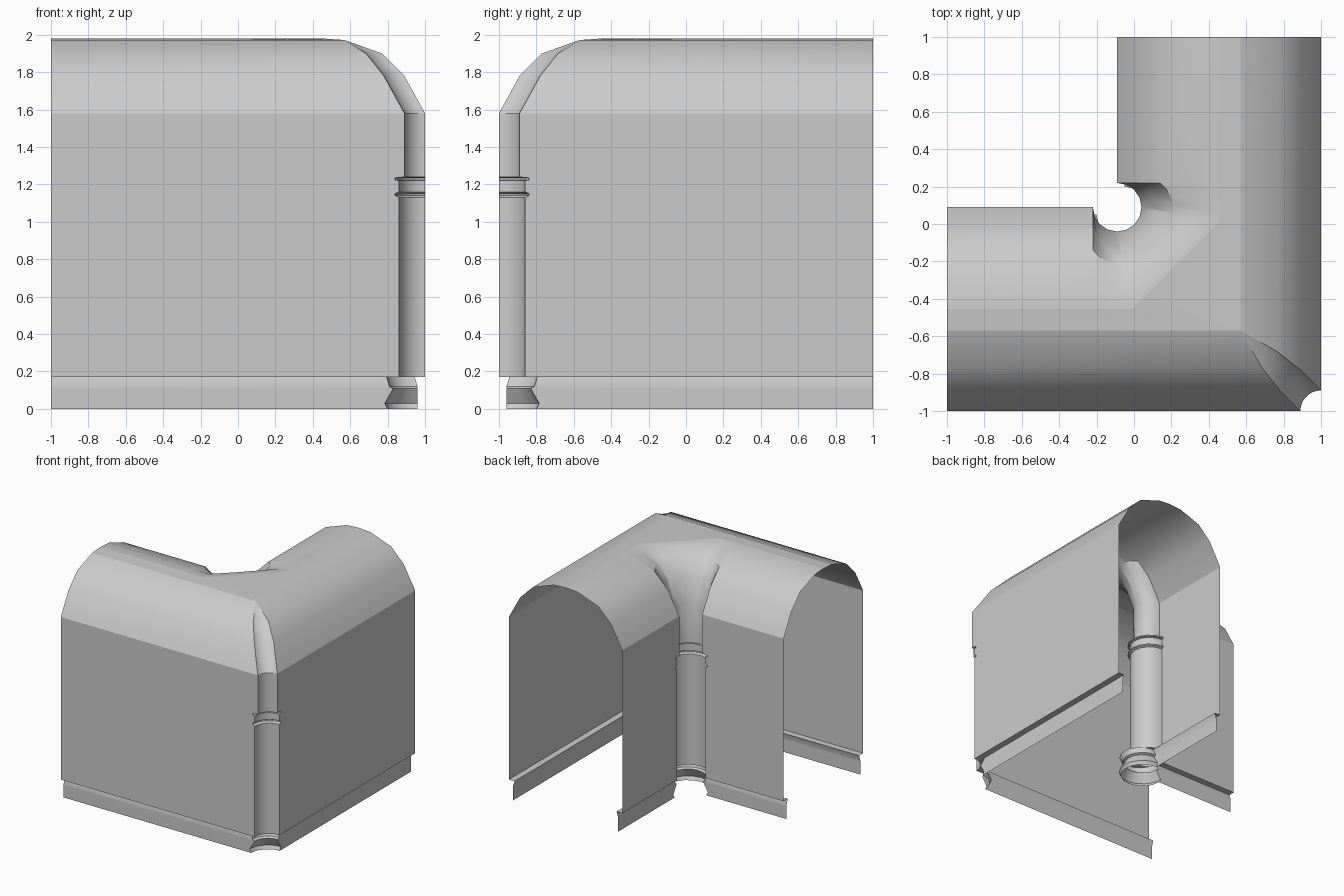
import bpy, bmesh, math

if "Cube" in bpy.data.objects:
    bpy.data.objects.remove(bpy.data.objects["Cube"])

SEG = 12            # facets around each corner groove
RIDGE = 0.545       # distance from wall face to ridge line


def loft(name, rows):
    """Skin a list of equally long point rows into one open sheet."""
    bm = bmesh.new()
    grid = [[bm.verts.new(p) for p in row] for row in rows]
    for a, b in zip(grid, grid[1:]):
        for i in range(len(a) - 1):
            bm.faces.new((a[i], a[i + 1], b[i + 1], b[i]))
    bmesh.ops.remove_doubles(bm, verts=bm.verts[:], dist=0.0005)
    bmesh.ops.recalc_face_normals(bm, faces=bm.faces[:])
    me = bpy.data.meshes.new(name)
    bm.to_mesh(me)
    bm.free()
    ob = bpy.data.objects.new(name, me)
    bpy.context.collection.objects.link(ob)
    bpy.ops.object.select_all(action='DESELECT')
    ob.select_set(True)
    bpy.context.view_layer.objects.active = ob
    bpy.ops.object.shade_smooth_by_angle(angle=math.radians(28))
    return ob


def arc(cx, cy, r, a0, a1):
    return [(cx + r * math.cos(math.radians(a0 + (a1 - a0) * i / SEG)),
             cy + r * math.sin(math.radians(a0 + (a1 - a0) * i / SEG)))
            for i in range(SEG + 1)]


def outer_row(d, z, g):
    """Left arm end, concave quarter groove at outer corner, right arm end."""
    c = 1 - d
    pts = [(-1, -c)] + arc(c, -c, g, 180, 90) + [(c, 1)]
    return [(x, y, z) for x, y in pts]


def inner_row(d, z, r):
    """Wall level of the inner corner: three-quarter groove."""
    c = 0.09 - d
    pts = [(-1, c)] + arc(-c, c, r, 180, 450) + [(-c, 1)]
    return [(x, y, z) for x, y in pts]


def inner_roof_row(d, z):
    """Roof level: groove fans out into the chamfered ridge."""
    keys = [(-0.22, -0.455), (-0.01, -0.455), (0.455, 0.01), (0.455, 0.22)]
    third = SEG // 3
    top = []
    for i in range(SEG + 1):
        k = min(i // third, 2)
        t = i / third - k
        top.append(tuple(a + (b - a) * t for a, b in zip(keys[k], keys[k + 1])))
    f = d / RIDGE
    mid = [(a[0] + (b[0] - a[0]) * f, a[1] + (b[1] - a[1]) * f)
           for a, b in zip(arc(-0.09, 0.09, 0.13, 180, 450), top)]
    c = 0.09 - d
    return [(x, y, z) for x, y in [(-1, c)] + mid + [(-c, 1)]]


# pipe profile: (height, radius beyond the neck)
base = [(0, .05), (.03, .065), (.09, .03), (.11, .02), (.12, .04)]
pipe = [(.17, .03), (1.13, .03), (1.14, .05), (1.15, .05), (1.16, .03), (1.22, .03),
        (1.225, .05), (1.235, .05), (1.24, 0), (1.58, 0)]
# roof profile: (inset, height, groove size)
roof = [(.11, 1.78, .11), (.23, 1.9, .085), (.43, 1.972, 0)]

# inset skirting with a sloped lip under the walls
def wall_rows(row, neck):
    return ([row(.04, z, neck + r) for z, r in base] + [row(.055, .17, neck + .04)]
            + [row(0, z, neck + r) for z, r in pipe])

# outer walls, corner groove and outer half of the vault
loft("outer_shell", wall_rows(outer_row, .11) + [outer_row(*p) for p in roof])

# inner walls, corner column and inner half of the vault
loft("inner_shell", wall_rows(inner_row, .13)
     + [inner_roof_row(d, z) for d, z, _ in roof] + [inner_roof_row(RIDGE, 1.98)])

# flat crown joining both halves
loft("roof_crown", [outer_row(.43, 1.972, 0), inner_roof_row(RIDGE, 1.98)])
